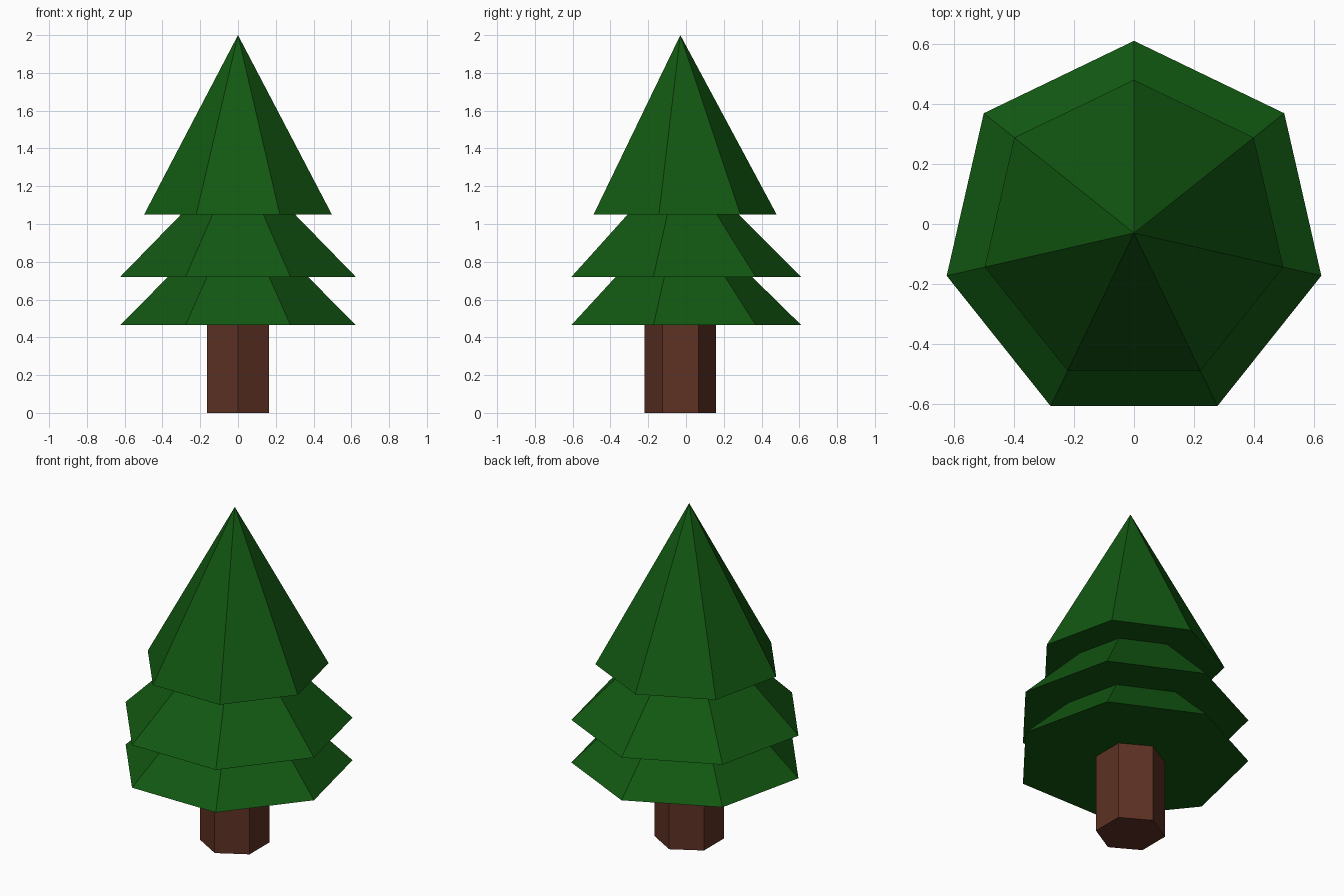
import bpy, bmesh
from math import sin, cos, tau

if "Cube" in bpy.data.objects:
    bpy.data.objects.remove(bpy.data.objects["Cube"])

CENTRE_Y = -0.03


def material(name, rgb):
    mat = bpy.data.materials.new(name)
    mat.diffuse_color = (*rgb, 1)
    mat.use_nodes = True
    mat.node_tree.nodes["Principled BSDF"].inputs["Base Color"].default_value = mat.diffuse_color
    return mat


def lathe(name, profile, sides, mat):
    """Flat-sided revolve of (radius, z) points, first corner towards +y."""
    bm = bmesh.new()
    rings = []
    for r, z in profile:
        count = sides if r > 0 else 1
        rings.append([bm.verts.new((r * sin(tau * i / sides),
                                    CENTRE_Y + r * cos(tau * i / sides), z))
                      for i in range(count)])
    for low, high in zip(rings, rings[1:]):
        for i in range(sides):
            j = (i + 1) % sides
            if len(high) == 1:
                bm.faces.new((low[i], low[j], high[0]))
            else:
                bm.faces.new((low[i], low[j], high[j], high[i]))
    # Close open ends
    for ring in (rings[0], rings[-1]):
        if len(ring) > 1:
            bm.faces.new(ring)
    bmesh.ops.recalc_face_normals(bm, faces=bm.faces)
    mesh = bpy.data.meshes.new(name)
    bm.to_mesh(mesh)
    bm.free()
    mesh.materials.append(mat)
    obj = bpy.data.objects.new(name, mesh)
    bpy.context.collection.objects.link(obj)
    return obj


bark = material("bark", (0.11, 0.031, 0.017))
needles = material("needles", (0.006, 0.098, 0.006))

# Six-sided trunk, running slightly into the foliage
lathe("trunk", [(0.19, 0), (0.19, 0.48)], 6, bark)

# Seven-sided foliage: three stacked tiers with flat undersides
lathe("foliage", [(0.64, 0.465), (0.38, 0.72),
                  (0.64, 0.72), (0.31, 1.05),
                  (0.51, 1.05), (0, 2.0)], 7, needles)
